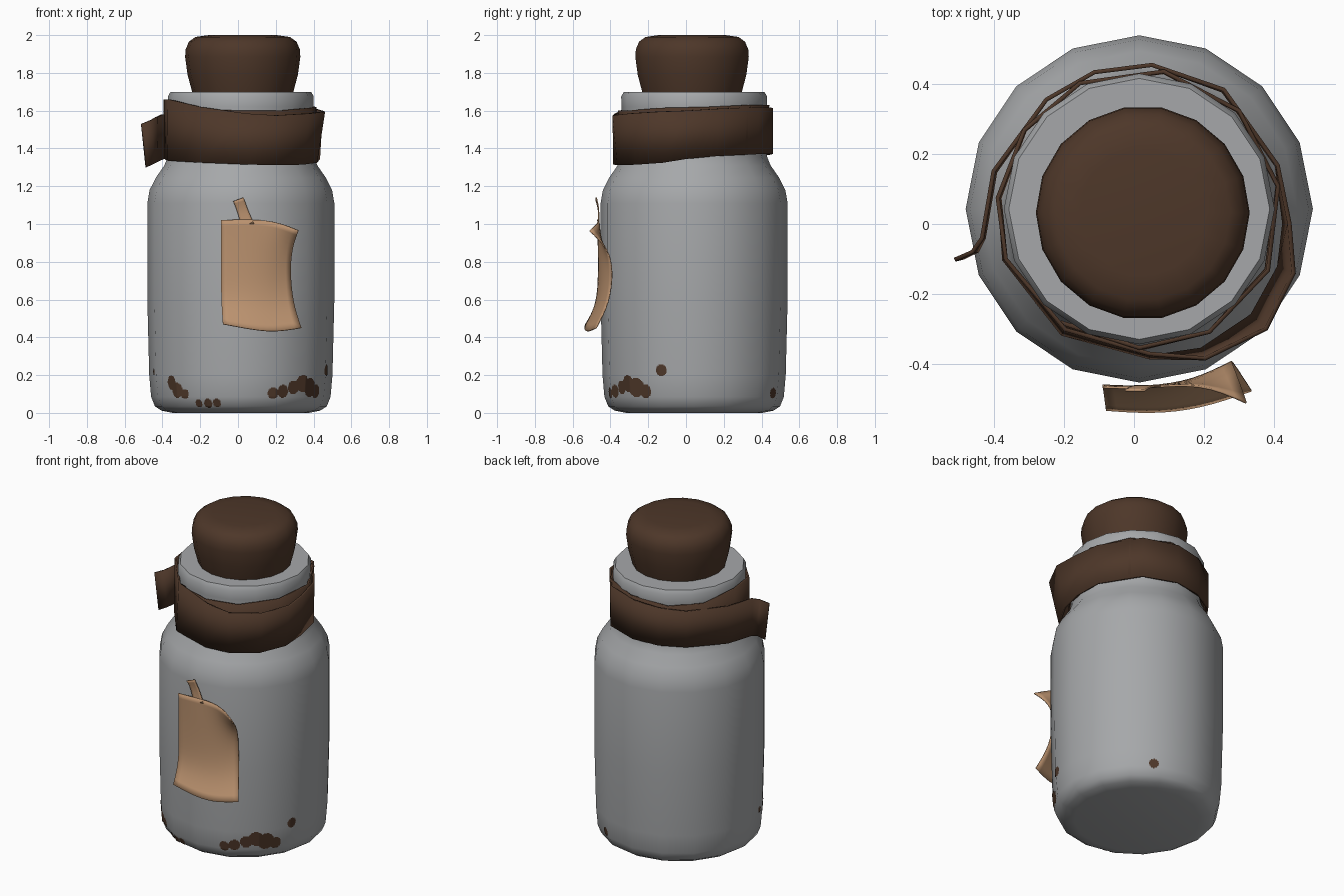
import bpy, bmesh, math

if "Cube" in bpy.data.objects:
    bpy.data.objects.remove(bpy.data.objects["Cube"])

def material(name, rgb):
    m = bpy.data.materials.new(name)
    m.diffuse_color = (*rgb, 1)
    m.use_nodes = True
    m.node_tree.nodes["Principled BSDF"].inputs["Base Color"].default_value = m.diffuse_color
    return m

GREY = material("pale grey glass", (0.38, 0.39, 0.40))
BROWN = material("dark brown", (0.075, 0.038, 0.022))
TAN = material("tan paper", (0.50, 0.29, 0.16))

def make(name, verts, faces, mat, angle=40):
    me = bpy.data.meshes.new(name)
    me.from_pydata(verts, [], faces)
    bm = bmesh.new()
    bm.from_mesh(me)
    bmesh.ops.recalc_face_normals(bm, faces=bm.faces)
    bm.to_mesh(me)
    bm.free()
    ob = bpy.data.objects.new(name, me)
    bpy.context.collection.objects.link(ob)
    me.materials.append(mat)
    bpy.ops.object.select_all(action='DESELECT')
    ob.select_set(True)
    bpy.context.view_layer.objects.active = ob
    bpy.ops.object.shade_smooth_by_angle(angle=math.radians(angle))
    return ob

def grid_faces(rows, cols):
    return [(r * cols + c, r * cols + c + 1, (r + 1) * cols + c + 1, (r + 1) * cols + c)
            for r in range(rows - 1) for c in range(cols - 1)]

def lathe(name, profile, sides, centre, mat):
    v, f = [], []
    for r, z in profile:
        for i in range(sides):
            a = 2 * math.pi * i / sides
            v.append((centre[0] + r * math.cos(a), centre[1] + r * math.sin(a), z))
    for k in range(len(profile) - 1):
        for i in range(sides):
            j = (i + 1) % sides
            f.append((k * sides + i, k * sides + j, (k + 1) * sides + j, (k + 1) * sides + i))
    f.append(tuple(range(sides)))
    f.append(tuple(range((len(profile) - 1) * sides, len(profile) * sides)))
    return make(name, v, f, mat)

# Bottle
CX, CY, SIDES = 0.015, 0.043, 16
BODY = [(0.36, 0), (0.42, 0.012), (0.455, 0.035), (0.475, 0.085), (0.485, 0.2), (0.495, 0.6),
        (0.495, 1.11), (0.483, 1.18), (0.45, 1.245), (0.405, 1.31), (0.385, 1.36), (0.375, 1.5),
        (0.385, 1.62), (0.386, 1.675), (0.372, 1.70), (0.26, 1.70)]
lathe("bottle", BODY, SIDES, (CX, CY), GREY)

# Cork stopper
cork = lathe("cork", [(0.245, 1.62), (0.268, 1.70), (0.292, 1.79), (0.305, 1.885), (0.302, 1.925),
                      (0.285, 1.965), (0.25, 1.99), (0.18, 2.0)], 18, (0.025, 0.032), BROWN)

# Leather wrap: angle, top radius, bottom radius, top z, bottom z
WRAP = [(195, .545, .52, 1.53, 1.30), (194, .49, .475, 1.55, 1.32), (190, .455, .45, 1.565, 1.33),
        (165, .43, .425, 1.58, 1.345), (130, .412, .412, 1.585, 1.36), (108, .414, .414, 1.60, 1.365),
        (85, .416, .416, 1.615, 1.37), (55, .42, .416, 1.62, 1.37), (18, .415, .412, 1.61, 1.36),
        (-5, .43, .415, 1.60, 1.345), (-22, .475, .43, 1.595, 1.325), (-43, .495, .44, 1.585, 1.315),
        (-66, .462, .435, 1.575, 1.312), (-86, .41, .42, 1.585, 1.315), (-122, .40, .415, 1.62, 1.325),
        (-160, .405, .41, 1.66, 1.335), (-185, .405, .40, 1.66, 1.345), (-215, .40, .398, 1.62, 1.37),
        (-245, .40, .40, 1.61, 1.38), (-280, .402, .40, 1.63, 1.39), (-315, .402, .40, 1.63, 1.39),
        (-350, .402, .40, 1.62, 1.38), (-385, .405, .40, 1.615, 1.37), (-420, .40, .40, 1.60, 1.36),
        (-450, .392, .395, 1.60, 1.36), (-485, .39, .395, 1.61, 1.36)]
wv = []
for a, rt, rb, zt, zb in WRAP:
    c, s = math.cos(math.radians(a)), math.sin(math.radians(a))
    for r, z in ((rt, zt), (rb, zb)):
        wv.append((CX + r * c, CY - 0.004 + r * s, z))
wrap = make("leather_wrap", wv, grid_faces(len(WRAP), 2), BROWN)
sol = wrap.modifiers.new("thickness", 'SOLIDIFY')
sol.thickness, sol.offset = 0.012, 0

# Paper label with curled corners, and its tie
def paper(name, rows):
    ob = make(name, [p for r in rows for p in r], grid_faces(len(rows), len(rows[0])), TAN, 60)
    sub = ob.modifiers.new("smooth", 'SUBSURF')
    sub.levels = sub.render_levels = 2
    sub.boundary_smooth = 'PRESERVE_CORNERS'
    sol = ob.modifiers.new("thickness", 'SOLIDIFY')
    sol.thickness, sol.offset = 0.006, 0

paper("label", [
    [(-.09, -.465, 1.02), (.02, -.47, 1.025), (.19, -.45, 1.02), (.32, -.51, .965)],
    [(-.09, -.46, .90), (.04, -.468, .90), (.17, -.45, .90), (.285, -.41, .87)],
    [(-.09, -.46, .72), (.04, -.465, .73), (.17, -.445, .74), (.275, -.385, .75)],
    [(-.088, -.465, .58), (.03, -.475, .57), (.17, -.455, .56), (.29, -.405, .58)],
    [(-.08, -.53, .47), (.05, -.54, .445), (.19, -.525, .425), (.335, -.475, .45)]])
paper("label_tie", [
    [(-.025, -.475, 1.12), (.03, -.475, 1.14)],
    [(-.005, -.46, 1.07), (.05, -.46, 1.08)],
    [(.015, -.465, 1.0), (.085, -.463, 1.0)]])

# Stains near the base: thin plates following the bottle facets
BLOBS = [(-69, .105, .03), (-62, .115, .034), (-54, .135, .036), (-47, .155, .045), (-40, .135, .05),
         (-33, .115, .036), (-21, .225, .03), (-140, .16, .038), (-135, .12, .04), (-129, .1, .026),
         (-163, .215, .018), (-119, .05, .022), (-112, .05, .024), (-106, .052, .022), (62, .105, .028)]

def on_bottle(a, z):
    for (r0, z0), (r1, z1) in zip(BODY, BODY[1:]):
        if z <= z1:
            r = r0 + (r1 - r0) * (z - z0) / (z1 - z0)
            break
    step = 2 * math.pi / SIDES
    r = r * math.cos(step / 2) / math.cos(a % step - step / 2) + 0.003
    return (CX + r * math.cos(a), CY + r * math.sin(a), z)

NA, NZ, DZ = 720, 48, 0.005
def stained(i, k):
    a, z = (i + .5) * 360 / NA, 0.02 + (k + .5) * DZ
    for ba, bz, br in BLOBS:
        da = ((a - ba + 180) % 360 - 180) * 0.0085
        if da * da + (z - bz) ** 2 < br * br:
            return True
    return False

sv, sf, index = [], [], {}
def vert(i, k):
    key = (i % NA, k)
    if key not in index:
        index[key] = len(sv)
        sv.append(on_bottle(2 * math.pi * key[0] / NA, 0.02 + k * DZ))
    return index[key]

for i in range(NA):
    for k in range(NZ):
        if stained(i, k):
            sf.append((vert(i, k), vert(i + 1, k), vert(i + 1, k + 1), vert(i, k + 1)))
make("base_stains", sv, sf, BROWN)
